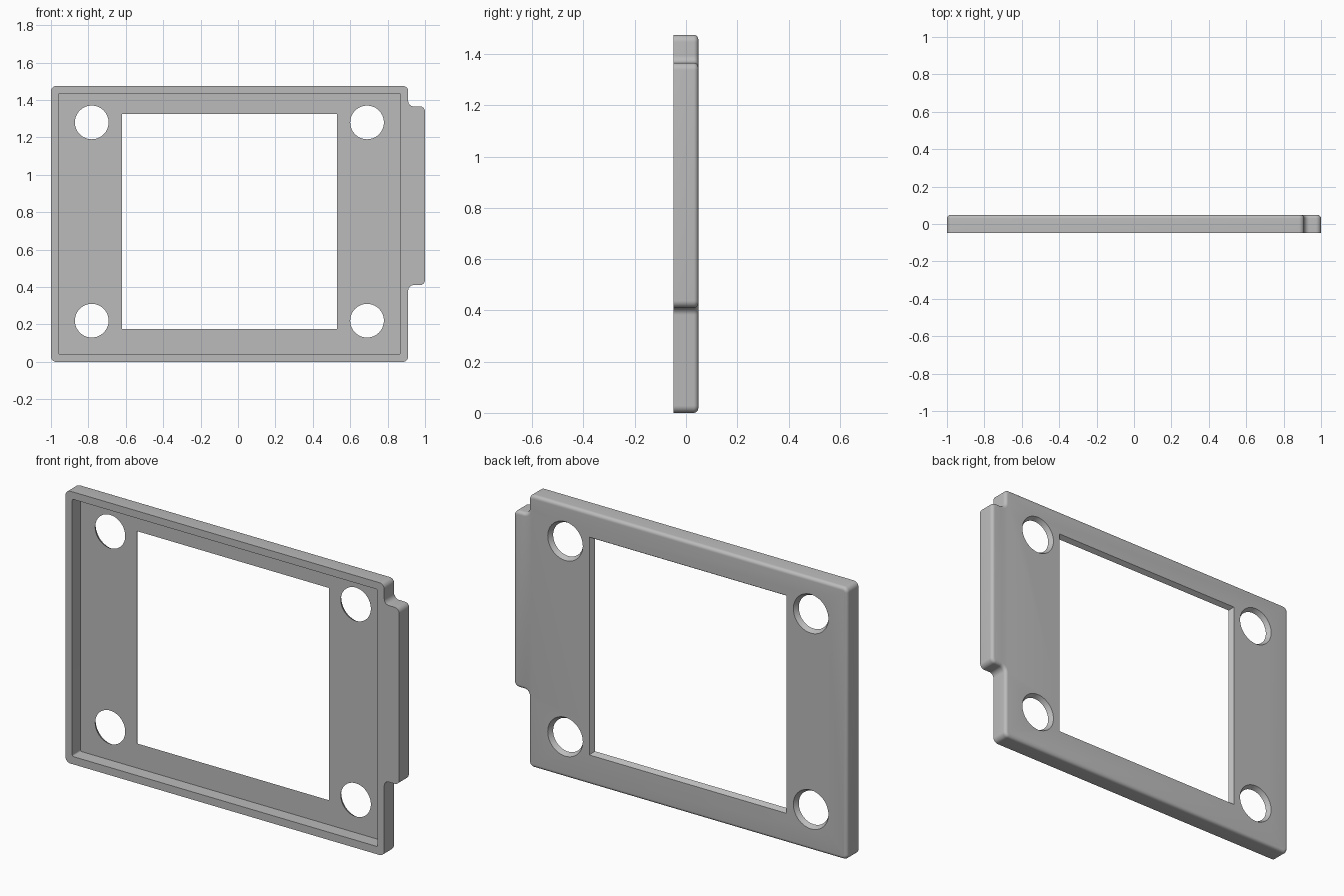
import bpy, bmesh, math
from mathutils import Vector

cube = bpy.data.objects.get("Cube")
if cube:
    bpy.data.objects.remove(cube, do_unlink=True)

HALF = 0.048      # half thickness of the frame
SKIN = 0.025      # thickness of the back panel
EDGE = 0.018      # rounded rear edge
TAPER = 0.015     # openings widen toward the back

grey = bpy.data.materials.new("plain grey")
grey.use_nodes = True
grey.diffuse_color = (0.5, 0.5, 0.5, 1)
grey.node_tree.nodes["Principled BSDF"].inputs["Base Color"].default_value = (0.5, 0.5, 0.5, 1)


def rounded(corners, radius, inset=0.0, steps=8):
    """Counter-clockwise outline with rounded corners, moved inward by inset."""
    pts = []
    n = len(corners)
    for i in range(n):
        p = Vector(corners[i])
        d1 = (p - Vector(corners[i - 1])).normalized()
        d2 = (Vector(corners[(i + 1) % n]) - p).normalized()
        centre = p - d1 * radius + d2 * radius
        convex = d1.x * d2.y - d1.y * d2.x > 0
        r = radius - inset if convex else radius + inset
        for k in range(steps + 1):
            t = math.pi / 2 * k / steps
            pts.append(centre + (d1 * math.sin(t) - d2 * math.cos(t)) * r)
    return pts


def rect(x0, x1, z0, z1, grow=0.0):
    return [(x0 - grow, z0 - grow), (x1 + grow, z0 - grow),
            (x1 + grow, z1 + grow), (x0 - grow, z1 + grow)]


def circle(x, z, r, n=64):
    return [(x + r * math.cos(2 * math.pi * i / n), z + r * math.sin(2 * math.pi * i / n))
            for i in range(n)]


def loft(name, sections):
    """Closed solid through (y, outline) sections."""
    bm = bmesh.new()
    loops = [[bm.verts.new((p[0], y, p[1])) for p in pts] for y, pts in sections]
    for a, b in zip(loops, loops[1:]):
        for i in range(len(a)):
            bm.faces.new((a[i - 1], a[i], b[i], b[i - 1]))
    bm.faces.new(loops[0])
    bm.faces.new(loops[-1])
    bmesh.ops.recalc_face_normals(bm, faces=bm.faces)
    mesh = bpy.data.meshes.new(name)
    bm.to_mesh(mesh)
    bm.free()
    mesh.materials.append(grey)
    obj = bpy.data.objects.new(name, mesh)
    bpy.context.collection.objects.link(obj)
    return obj


# Frame body with side tab and rounded rear edge
outline = [(-1, 0), (0.91, 0), (0.91, 0.41), (1, 0.41),
           (1, 1.366), (0.91, 1.366), (0.91, 1.475), (-1, 1.475)]
sections = [(-HALF, rounded(outline, 0.028))]
for k in range(7):
    t = math.pi / 2 * k / 6
    sections.append((HALF - EDGE + EDGE * math.sin(t),
                     rounded(outline, 0.028, EDGE * (1 - math.cos(t)))))
frame = loft("bezel_frame", sections)

# Front recess
cutters = [loft("recess_cutter", [(y, rounded(rect(-0.96, 0.87, 0.042, 1.435), 0.008, 0, 4))
                                  for y in (-HALF - 0.05, HALF - SKIN)])]

# Tapered window and screw holes
front, back = HALF - SKIN, HALF
levels = [(front + (back - front) * f, TAPER * f) for f in (-0.4, 1.4)]
cutters.append(loft("window_cutter", [(y, rect(-0.62, 0.53, 0.175, 1.325, g)) for y, g in levels]))
for x in (-0.782, 0.69):
    for z in (0.22, 1.28):
        cutters.append(loft("hole_cutter", [(y, circle(x, z, 0.09 + g)) for y, g in levels]))

bpy.context.view_layer.objects.active = frame
frame.select_set(True)
for c in cutters:
    c.hide_render = True
    mod = frame.modifiers.new(c.name, 'BOOLEAN')
    mod.operation = 'DIFFERENCE'
    mod.solver = 'EXACT'
    mod.object = c
    bpy.ops.object.modifier_apply(modifier=mod.name)
    bpy.data.objects.remove(c, do_unlink=True)

bpy.ops.object.shade_smooth_by_angle(angle=math.radians(30))
